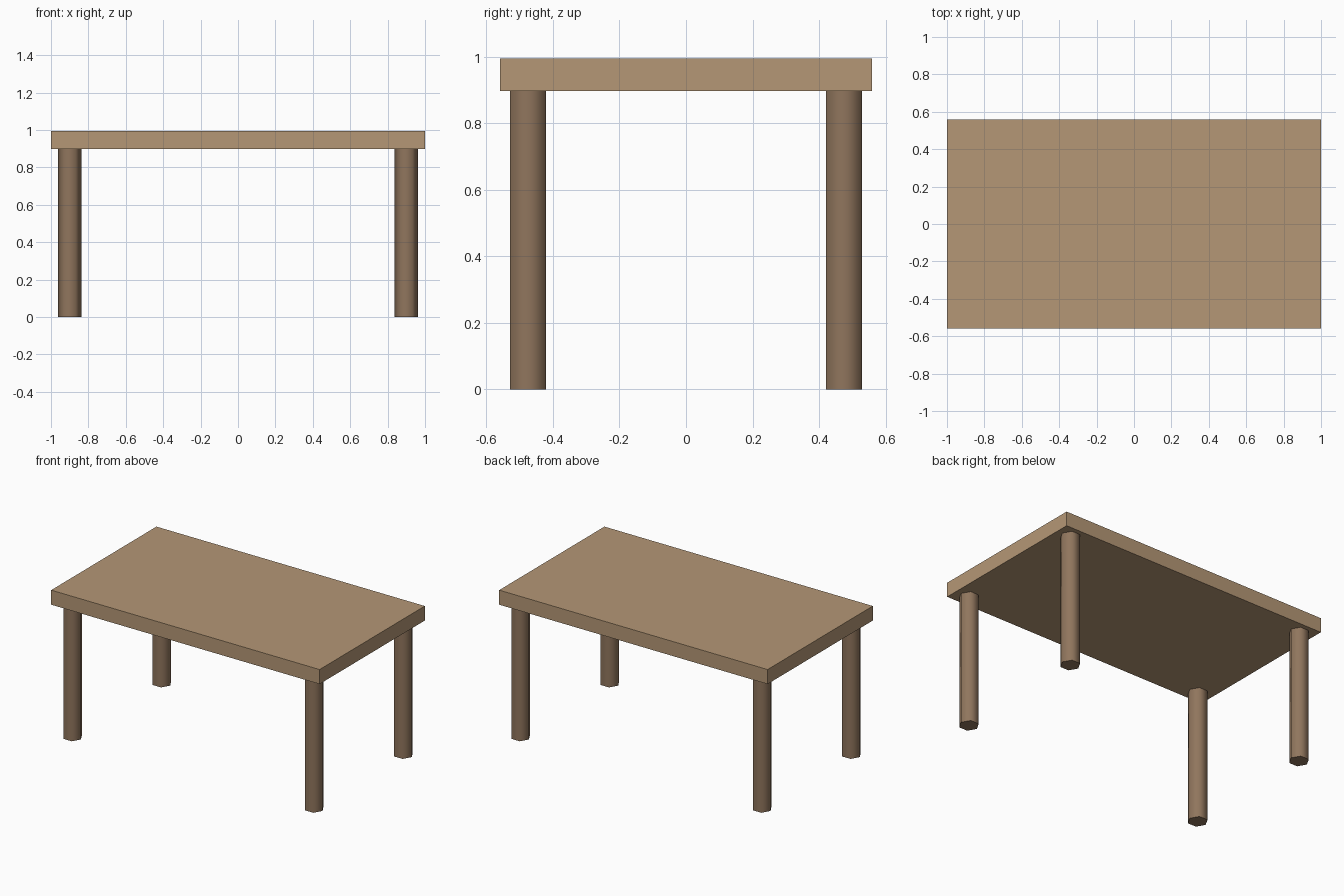
import bpy
import math

cube = bpy.data.objects.get("Cube")
if cube:
    bpy.data.objects.remove(cube, do_unlink=True)


def make_material(name, rgb):
    mat = bpy.data.materials.new(name)
    mat.use_nodes = True
    color = (*rgb, 1.0)
    mat.diffuse_color = color
    mat.node_tree.nodes["Principled BSDF"].inputs["Base Color"].default_value = color
    return mat


light_wood = make_material("light wood", (0.46, 0.31, 0.18))
dark_wood = make_material("dark wood", (0.28, 0.18, 0.11))

LENGTH, DEPTH, HEIGHT = 2.0, 1.12, 0.995
UNDERSIDE = 0.897
LEG_X, LEG_Y, LEG_RADIUS = 0.9, 0.475, 0.0625

# Tabletop slab
bpy.ops.mesh.primitive_cube_add(size=1, location=(0, 0, (HEIGHT + UNDERSIDE) / 2))
top = bpy.context.object
top.name = "tabletop"
top.scale = (LENGTH, DEPTH, HEIGHT - UNDERSIDE)
bpy.ops.object.transform_apply(location=False, rotation=False, scale=True)
top.data.materials.append(light_wood)

# Four six-sided legs, smooth around the sides, with corners pointing along x
for y_name, y_sign in (("front", -1), ("back", 1)):
    for x_name, x_sign in (("left", 1), ("right", -1)):
        bpy.ops.mesh.primitive_cylinder_add(
            vertices=6, radius=LEG_RADIUS, depth=UNDERSIDE,
            location=(x_sign * LEG_X, y_sign * LEG_Y, UNDERSIDE / 2),
            rotation=(0, 0, math.pi / 6))
        leg = bpy.context.object
        leg.name = f"{y_name}_{x_name}_leg"
        bpy.ops.object.transform_apply(location=False, rotation=True, scale=False)
        leg.data.materials.append(dark_wood)
        bpy.ops.object.shade_smooth_by_angle(angle=math.radians(65))
